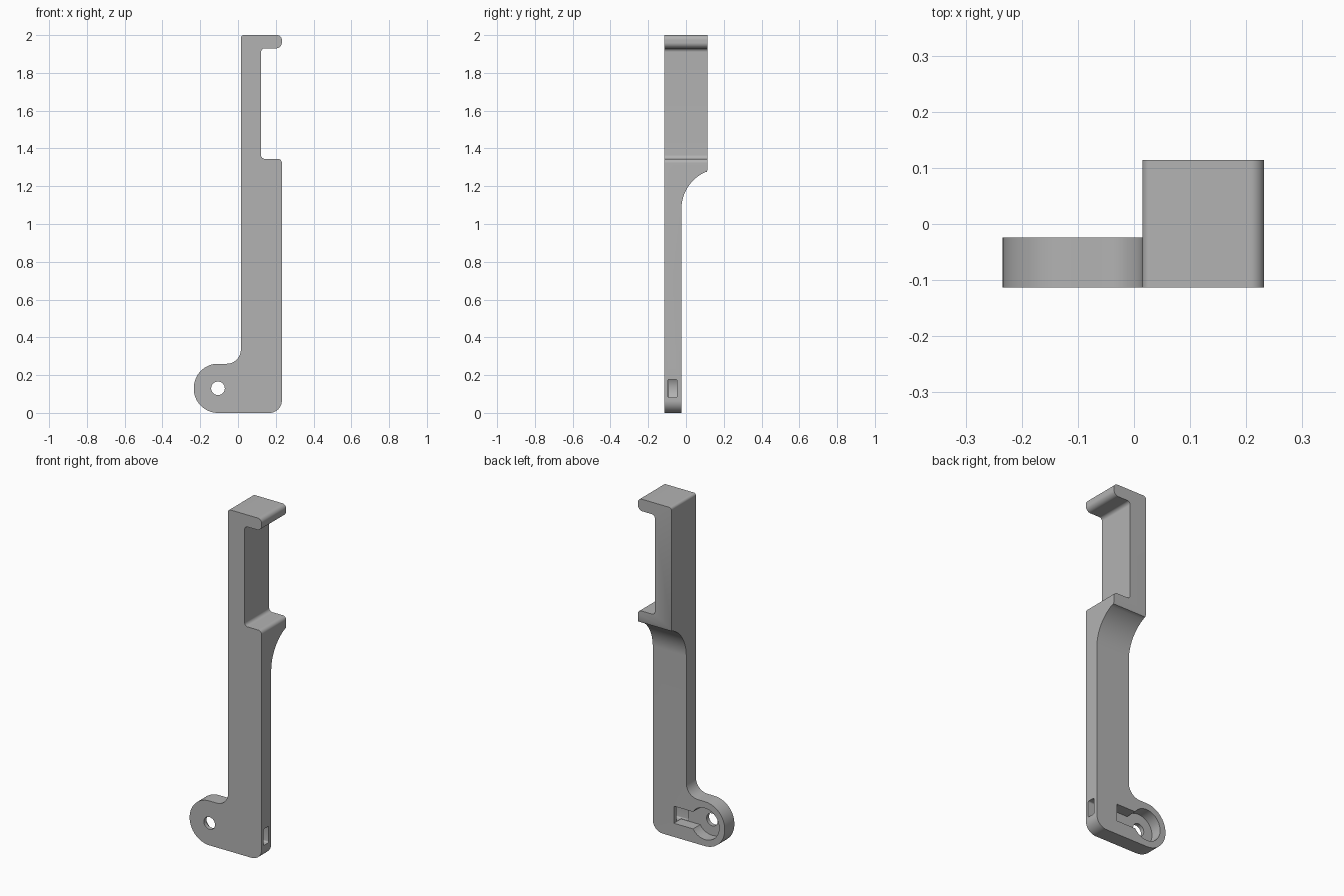
import bpy, bmesh, math
from mathutils import Vector

if "Cube" in bpy.data.objects:
    bpy.data.objects.remove(bpy.data.objects["Cube"])

grey = bpy.data.materials.new("plain grey")
grey.diffuse_color = (0.45, 0.45, 0.45, 1)
grey.use_nodes = True
grey.node_tree.nodes["Principled BSDF"].inputs["Base Color"].default_value = grey.diffuse_color


def rounded(corners, steps=10):
    """Outline from (a, b, radius) corners, each replaced by a tangent arc."""
    out, n = [], len(corners)
    for i, (a, b, r) in enumerate(corners):
        p = Vector((a, b))
        if r == 0:
            out.append(p)
            continue
        u = (Vector(corners[i - 1][:2]) - p).normalized()
        v = (Vector(corners[(i + 1) % n][:2]) - p).normalized()
        half = u.angle(v) / 2
        c = p + (u + v).normalized() * (r / math.sin(half))
        s = p + u * (r / math.tan(half)) - c
        e = p + v * (r / math.tan(half)) - c
        turn = math.atan2(s.x * e.y - s.y * e.x, s.dot(e))
        for k in range(steps + 1):
            t = turn * k / steps
            out.append(c + Vector((s.x * math.cos(t) - s.y * math.sin(t),
                                   s.x * math.sin(t) + s.y * math.cos(t))))
    return out


def arc(cx, cz, r, a0, a1, steps=48):
    angles = [math.radians(a0 + (a1 - a0) * k / steps) for k in range(steps + 1)]
    return [Vector((cx + r * math.cos(a), cz + r * math.sin(a))) for a in angles]


def extrude(name, outline, lo, hi, axis="y"):
    """Prism of an outline in xz (axis y) or yz (axis x)."""
    bm = bmesh.new()
    place = (lambda p: (p.x, lo, p.y)) if axis == "y" else (lambda p: (lo, p.x, p.y))
    face = bm.faces.new([bm.verts.new(place(p)) for p in outline])
    new = bmesh.ops.extrude_face_region(bm, geom=[face])["geom"]
    move = (0, hi - lo, 0) if axis == "y" else (hi - lo, 0, 0)
    bmesh.ops.translate(bm, vec=move, verts=[g for g in new if isinstance(g, bmesh.types.BMVert)])
    bmesh.ops.remove_doubles(bm, verts=bm.verts, dist=1e-5)
    bmesh.ops.recalc_face_normals(bm, faces=bm.faces)
    mesh = bpy.data.meshes.new(name)
    bm.to_mesh(mesh)
    bm.free()
    mesh.materials.append(grey)
    ob = bpy.data.objects.new(name, mesh)
    bpy.context.collection.objects.link(ob)
    return ob


FRONT, BACK, THIN = -0.113, 0.114, -0.024
EYE = (-0.106, 0.13)

# Arm with hook, shelf, and rounded foot
body = extrude("bracket_arm", rounded([
    (0.015, 2.0, 0.015), (0.232, 2.0, 0.025), (0.232, 1.93, 0.03), (0.122, 1.93, 0.02),
    (0.122, 1.345, 0.02), (0.232, 1.345, 0.022), (0.232, 0.0, 0.065),
    (-0.234, 0.0, 0.1279), (-0.234, 0.26, 0.1279), (0.015, 0.26, 0.075)], 16), FRONT, BACK)

# Swept relief that thins the lower back
sweep = [p for p in arc(THIN + 0.214, 1.08, 0.214, 180, 114, 20)]
relief = extrude("back_relief_cutter", [Vector((THIN, -0.1))] + sweep
                 + [Vector((0.11, 1.276)), Vector((0.114, 1.286)), Vector((0.2, 1.286)),
                    Vector((0.2, -0.1))], -0.4, 0.4, "x")

# Pivot hole, round recess, channel, and side slot
hole = extrude("pivot_hole_cutter", arc(*EYE, 0.036, 0, 360), -0.2, 0.0)
a = math.degrees(math.asin(0.05 / 0.092))
keyhole = arc(*EYE, 0.092, a, 360 - a) + [Vector((0.095, 0.08)), Vector((0.095, 0.18))]
recess = extrude("keyhole_recess_cutter", keyhole, -0.09, 0.0)
slot = extrude("side_slot_cutter", rounded([
    (-0.096, 0.082, 0.008), (-0.047, 0.082, 0.008),
    (-0.047, 0.178, 0.008), (-0.096, 0.178, 0.008)], 5), 0.05, 0.3, "x")

bpy.context.view_layer.objects.active = body
body.select_set(True)
for cutter in (relief, hole, recess, slot):
    mod = body.modifiers.new(cutter.name, "BOOLEAN")
    mod.operation, mod.solver, mod.object = "DIFFERENCE", "EXACT", cutter
    bpy.ops.object.modifier_apply(modifier=mod.name)
    bpy.data.objects.remove(cutter)
bpy.ops.object.select_all(action="DESELECT")
body.select_set(True)
bpy.ops.object.shade_smooth_by_angle(angle=math.radians(30))
